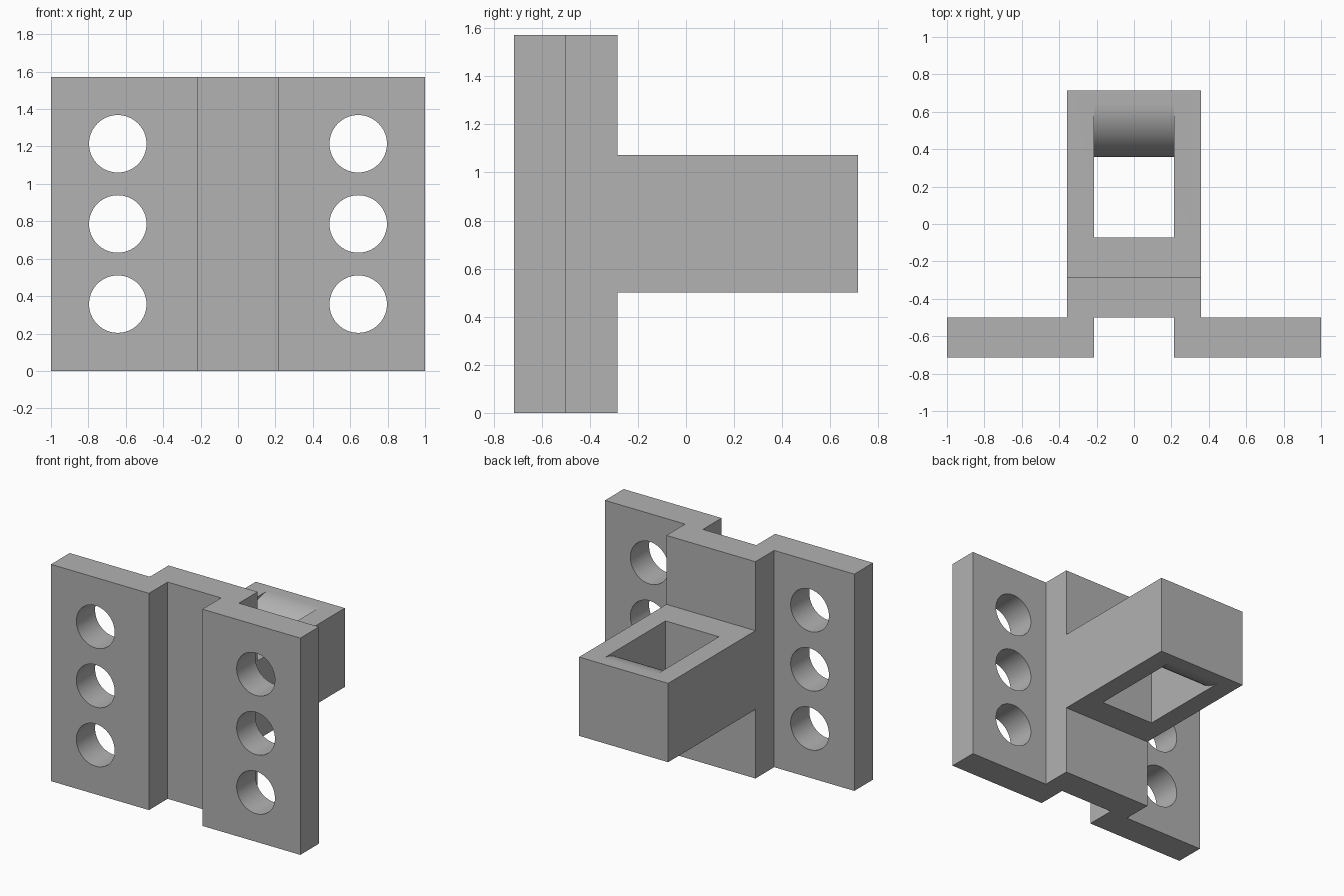
import bpy, bmesh, math
from mathutils import Vector

cube = bpy.data.objects.get("Cube")
if cube:
    bpy.data.objects.remove(cube, do_unlink=True)

U = 1 / 14  # design module: the bracket is 28 modules wide

grey = bpy.data.materials.new("plain grey")
grey.use_nodes = True
grey.diffuse_color = (0.445, 0.445, 0.445, 1)
grey.node_tree.nodes["Principled BSDF"].inputs["Base Color"].default_value = grey.diffuse_color


def prism(name, points, direction):
    """Extrude a closed planar profile along a direction."""
    bm = bmesh.new()
    face = bm.faces.new([bm.verts.new(Vector(p) * U) for p in points])
    new = bmesh.ops.extrude_face_region(bm, geom=[face])["geom"]
    bmesh.ops.translate(bm, vec=Vector(direction) * U,
                        verts=[v for v in new if isinstance(v, bmesh.types.BMVert)])
    bmesh.ops.recalc_face_normals(bm, faces=bm.faces)
    mesh = bpy.data.meshes.new(name)
    bm.to_mesh(mesh)
    bm.free()
    mesh.materials.append(grey)
    obj = bpy.data.objects.new(name, mesh)
    bpy.context.collection.objects.link(obj)
    return obj


def combine(target, tool, operation):
    """Apply a boolean and discard the tool."""
    tool.hide_render = True
    mod = target.modifiers.new(operation.title(), 'BOOLEAN')
    mod.operation = operation
    mod.solver = 'EXACT'
    mod.object = tool
    bpy.context.view_layer.objects.active = target
    bpy.ops.object.modifier_apply(modifier=mod.name)
    bpy.data.objects.remove(tool, do_unlink=True)


# Stepped mounting plate: half profile mirrored across x
half = [(3, -7), (3, -10), (14, -10), (14, -7), (5, -7), (5, -4)]
profile = half + [(-x, y) for x, y in reversed(half)]
bracket = prism("mounting_bracket", [(x, y, 0) for x, y in profile], (0, 0, 22))

# Rear arm
arm = prism("arm", [(-5, y, z) for y, z in ((-5, 7), (10, 7), (10, 15), (-5, 15))], (10, 0, 0))
combine(bracket, arm, 'UNION')

# Arm window, with a rounded bar left at its rear
arc = [math.radians(270 - 180 * i / 32) for i in range(33)]
window = [(-1, 17), (-1, 5), (9, 5)]
window += [(9 + 4 * math.cos(a), 11 + 4 * math.sin(a)) for a in arc] + [(9, 17)]
combine(bracket, prism("window_cutter", [(-3, y, z) for y, z in window], (6, 0, 0)), 'DIFFERENCE')

# Bolt holes, three in each flange
ring = [2 * math.pi * i / 64 for i in range(64)]
for x in (-9, 9):
    for z in (5, 11, 17):
        hole = [(x + 2.15 * math.cos(a), -11, z + 2.15 * math.sin(a)) for a in ring]
        combine(bracket, prism("hole_cutter", hole, (0, 5, 0)), 'DIFFERENCE')

# Smooth the round surfaces, keep the edges crisp
bpy.ops.object.select_all(action='DESELECT')
bracket.select_set(True)
bpy.context.view_layer.objects.active = bracket
bpy.ops.object.shade_smooth_by_angle(angle=math.radians(30))
